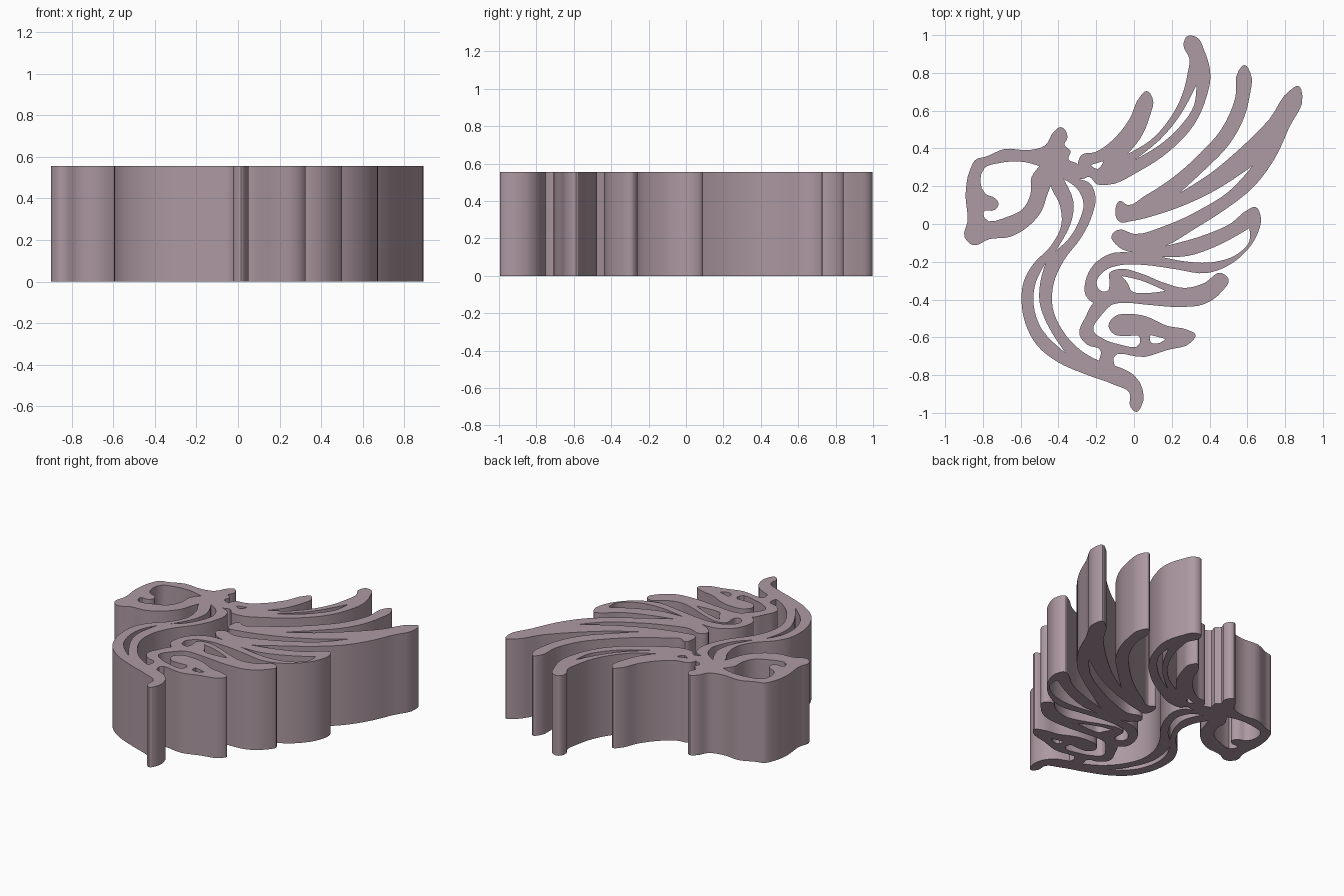
import bpy, bmesh
from mathutils import Vector

HEIGHT = 0.555
UNIT, CX, CY = 189.0, 1134.5, 225.0      # sketch units -> model units


def smooth_loop(flat, steps=4):
    """Closed smooth loop through sketch points; hairpin turns stay sharp."""
    p = [Vector(((x - CX) / UNIT, (CY - y) / UNIT)) for x, y in zip(flat[::2], flat[1::2])]
    n = len(p)
    tan = []
    for i in range(n):
        a, b = p[i] - p[i - 1], p[(i + 1) % n] - p[i]
        sharp = a.normalized().dot(b.normalized()) < -0.2
        d = a.normalized() * b.length + b.normalized() * a.length
        tan.append(Vector((0, 0)) if sharp else d.normalized())
    out = []
    for i in range(n):
        j = (i + 1) % n
        L = (p[j] - p[i]).length
        for k in range(steps):
            t = k / steps
            out.append(p[i] * (2*t**3 - 3*t**2 + 1) + tan[i] * L * (t**3 - 2*t**2 + t)
                       + p[j] * (3*t**2 - 2*t**3) + tan[j] * L * (t**3 - t**2))
    return out


mat = bpy.data.materials.new("mauve")
mat.diffuse_color = (0.42, 0.32, 0.36, 1)


def plate(name, outline, *holes):
    """Extrude an outline with holes into a solid plate."""
    cu = bpy.data.curves.new(name, 'CURVE')
    cu.dimensions, cu.fill_mode, cu.extrude = '2D', 'BOTH', HEIGHT / 2
    for flat in (outline,) + holes:
        pts = smooth_loop(flat)
        sp = cu.splines.new('POLY')
        sp.points.add(len(pts) - 1)
        for q, v in zip(sp.points, pts):
            q.co = (v.x, v.y, 0, 1)
        sp.use_cyclic_u = True
    ob = bpy.data.objects.new(name, cu)
    bpy.context.collection.objects.link(ob)
    bpy.ops.object.select_all(action='DESELECT')
    ob.select_set(True)
    bpy.context.view_layer.objects.active = ob
    bpy.ops.object.convert(target='MESH')
    ob = bpy.context.view_layer.objects.active
    bm = bmesh.new()
    bm.from_mesh(ob.data)
    bmesh.ops.remove_doubles(bm, verts=bm.verts, dist=1e-5)
    bmesh.ops.translate(bm, verts=bm.verts, vec=(0, 0, HEIGHT / 2))
    bmesh.ops.recalc_face_normals(bm, faces=bm.faces)
    bm.to_mesh(ob.data)
    bm.free()
    ob.data.materials.clear()
    ob.data.materials.append(mat)
    bpy.ops.object.shade_smooth_by_angle(angle=0.5)


# head ring with crest and open mouth
plate("head",
      [1061, 128, 1054, 133, 1046, 146, 1030, 151, 1005, 150, 985, 158, 977, 160, 970, 172,
       966, 195, 968, 222, 965, 238, 973, 246, 990, 240, 1010, 238, 1028, 228, 1042, 212,
       1048, 195, 1052, 186, 1063, 178, 1080, 183, 1078, 165, 1069, 160, 1071, 152,
       1065, 146, 1068, 138],
      [985, 169, 1000, 164, 1025, 163, 1040, 167, 1032, 178, 1031, 195, 1023, 210, 1010, 217,
       985, 219, 984, 213, 995, 211, 999, 205, 995, 199, 986, 195])

# curved neck and body with tail
plate("neck_and_body",
      [1052, 184, 1060, 205, 1062, 225, 1052, 246, 1033, 266, 1024, 283, 1022, 302, 1026, 325,
       1038, 347, 1058, 363, 1085, 375, 1115, 386, 1130, 394, 1131, 408, 1137, 413, 1142, 407,
       1141, 385, 1134, 376, 1116, 367, 1100, 362, 1082, 352, 1062, 330, 1053, 308, 1054, 285,
       1064, 262, 1082, 238, 1093, 215, 1096, 198, 1090, 184, 1080, 180, 1068, 174],
      [1064, 180, 1074, 203, 1072, 222, 1056, 252, 1069, 240, 1080, 221, 1084, 205, 1078, 190],
      [1046, 264, 1036, 284, 1034, 305, 1042, 330, 1066, 354, 1047, 324, 1040, 303, 1041, 282])

# two upper feathers
plate("upper_feathers",
      [1147, 92, 1141, 97, 1130, 120, 1112, 142, 1096, 153, 1082, 156, 1078, 168, 1081, 180,
       1090, 178, 1097, 185, 1107, 186, 1140, 172, 1170, 152, 1195, 125, 1207, 98, 1211, 78,
       1205, 52, 1197, 38, 1188, 37, 1184, 45, 1190, 60, 1188, 75, 1183, 95, 1170, 120,
       1150, 142, 1128, 155, 1141, 139, 1150, 118, 1153, 99],
      [1197, 86, 1195, 105, 1180, 128, 1160, 146, 1135, 161, 1160, 141, 1178, 120, 1190, 100],
      [1091, 166, 1104, 162, 1098, 170])

# two middle feathers sharing one root
plate("middle_feathers",
      [1239, 72, 1236, 98, 1222, 130, 1200, 155, 1170, 181, 1145, 197, 1128, 206, 1120, 202,
       1116, 210, 1120, 223, 1132, 222, 1160, 215, 1190, 204, 1220, 189, 1253, 167,
       1230, 192, 1200, 211, 1165, 227, 1135, 235, 1118, 231, 1112, 237, 1118, 247, 1138, 254,
       1166, 247, 1195, 230, 1225, 211, 1255, 187, 1275, 160, 1290, 128, 1303, 97, 1299, 87,
       1291, 91, 1270, 120, 1240, 150, 1210, 175, 1180, 194, 1205, 171, 1230, 145, 1244, 120,
       1250, 98, 1251, 74, 1245, 66])

# two lower feathers curling round a loop
plate("lower_feathers",
      [1256, 208, 1248, 211, 1232, 224, 1205, 236, 1170, 246, 1138, 253, 1110, 255, 1094, 266,
       1086, 282, 1086, 296, 1096, 305, 1104, 307, 1120, 304, 1150, 306, 1180, 308, 1205, 305,
       1222, 293, 1229, 280, 1222, 274, 1205, 284, 1185, 289, 1165, 284, 1140, 274, 1120, 270,
       1110, 274, 1110, 284, 1108, 292, 1100, 291, 1097, 284, 1105, 272, 1122, 266, 1145, 266,
       1175, 270, 1208, 274, 1228, 267, 1246, 253, 1258, 235, 1261, 216],
      [1250, 229, 1250, 242, 1238, 255, 1215, 263, 1190, 263, 1162, 258, 1188, 257, 1215, 248,
       1235, 238],
      [1122, 277, 1140, 281, 1166, 292, 1145, 294, 1132, 292, 1128, 284])

# lowest feather hooked to the tail
plate("tail_feather",
      [1097, 302, 1086, 318, 1080, 336, 1088, 346, 1101, 351, 1100, 365, 1116, 369, 1114, 359,
       1145, 358, 1168, 351, 1192, 343, 1196, 336, 1188, 331, 1168, 327, 1145, 317, 1130, 315,
       1116, 317, 1109, 327, 1114, 335, 1128, 337, 1140, 338, 1140, 345, 1118, 345, 1104, 340,
       1094, 332, 1102, 316, 1114, 304],
      [1151, 336, 1166, 340, 1160, 344, 1151, 343])
